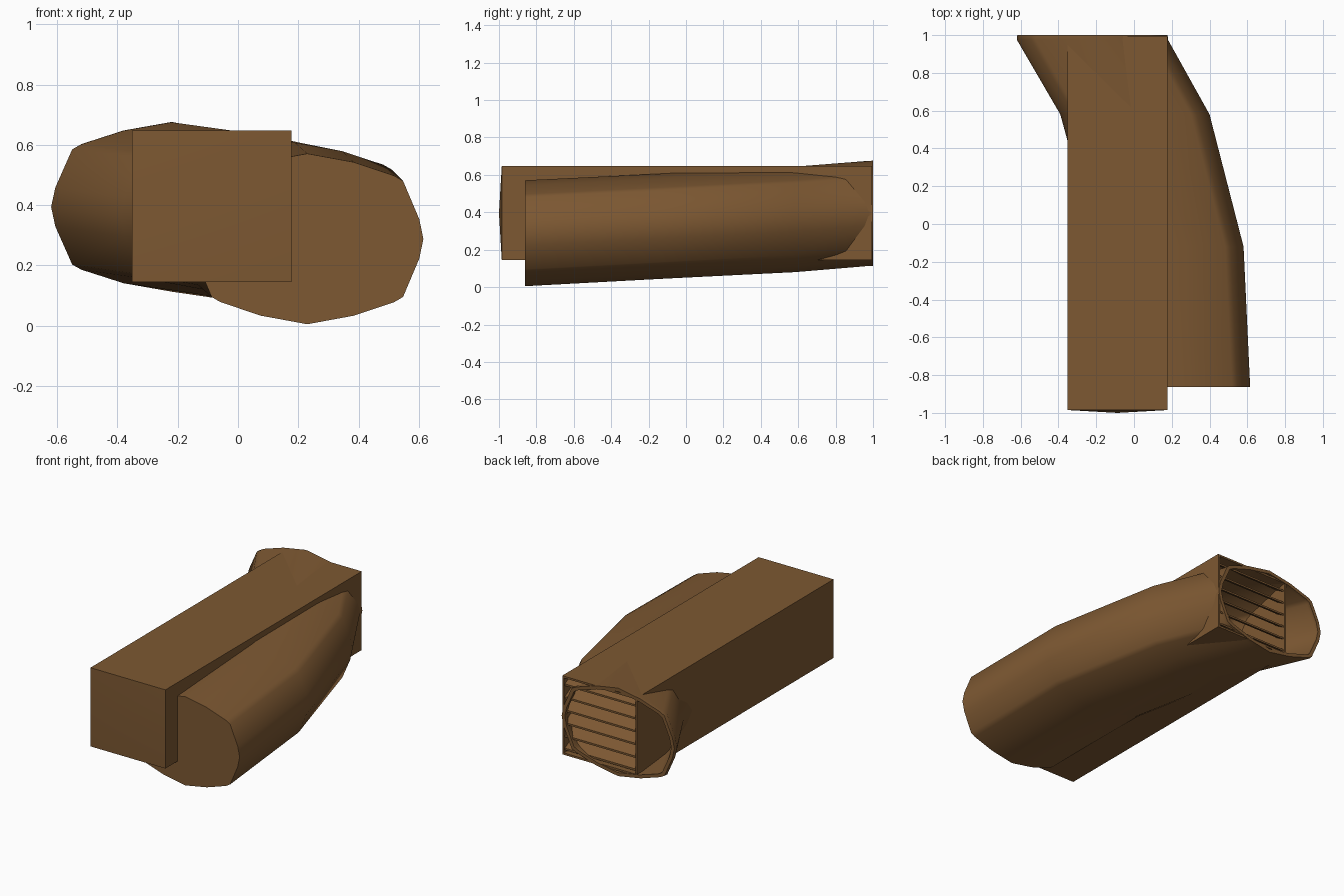
import bpy, bmesh, math
from mathutils import Vector

if "Cube" in bpy.data.objects:
    bpy.data.objects.remove(bpy.data.objects["Cube"])

brown = bpy.data.materials.new("warm brown")
brown.diffuse_color = (0.205, 0.098, 0.032, 1)
brown.use_nodes = True
brown.node_tree.nodes["Principled BSDF"].inputs["Base Color"].default_value = brown.diffuse_color


def finish(name, bm, angle=None):
    """Turn a bmesh into a named, coloured object; smooth it if an angle is given."""
    bmesh.ops.recalc_face_normals(bm, faces=bm.faces)
    me = bpy.data.meshes.new(name)
    bm.to_mesh(me)
    bm.free()
    me.materials.append(brown)
    ob = bpy.data.objects.new(name, me)
    bpy.context.collection.objects.link(ob)
    if angle:
        bpy.ops.object.select_all(action='DESELECT')
        bpy.context.view_layer.objects.active = ob
        ob.select_set(True)
        bpy.ops.object.shade_smooth_by_angle(angle=math.radians(angle))
    return ob


def loft(bm, rings, cap_first=True, cap_last=True):
    """Skin a list of rings of equal length, returning the first cap."""
    vs = [[bm.verts.new(p) for p in r] for r in rings]
    n = len(vs[0])
    for a, b in zip(vs, vs[1:]):
        for i in range(n):
            bm.faces.new((a[i], a[(i + 1) % n], b[(i + 1) % n], b[i]))
    if cap_last:
        bm.faces.new(vs[-1])
    return bm.faces.new(vs[0]) if cap_first else None


# Oval section: one quarter mirrored into four
quarter = [(1, 0), (0.965, 0.23), (0.825, 0.68), (0.75, 0.74), (0.40, 0.90)]
flip = [(-x, z) for x, z in reversed(quarter[1:])]
half = quarter + [(0, 1)] + flip
oval = half + [(-x, -z) for x, z in half]


def oval_ring(x, y, z, w, h):
    return [(x + w * a, y, z + h * b) for a, b in oval]


def rect_ring(y, inset=0):
    x0, x1, z0, z1 = -0.352 + inset, 0.177 - inset, 0.145 + inset, 0.647 - inset
    return [(x0, y, z0), (x1, y, z0), (x1, y, z1), (x0, y, z1)]


# Bent oval duct: closed at the front, open and hollow at the back
path = [(0.23, -0.862, 0.288, 0.385, 0.283), (0.19, -0.12, 0.326, 0.39, 0.281),
        (0.005, 0.58, 0.362, 0.395, 0.282), (-0.22, 0.975, 0.394, 0.40, 0.281),
        (-0.22, 1.0, 0.395, 0.398, 0.281)]
wall = 0.022
outer = [oval_ring(*p) for p in path]
inner = [oval_ring(x, y if i else y + wall, z, w - wall, h - wall)
         for i, (x, y, z, w, h) in enumerate(path)]
bm = bmesh.new()
loft(bm, outer + inner[::-1])
finish("oval_duct", bm, 40)

# Long rectangular housing: hollow at the back, front panel raised to a shallow point
bm = bmesh.new()
front = loft(bm, [rect_ring(-0.985), rect_ring(0.995), rect_ring(0.995, 0.012),
                  rect_ring(-0.96, 0.012)])
centre = bmesh.ops.poke(bm, faces=[front])["verts"][0]
centre.co.y = -1.0
finish("housing", bm, 30)

# Louvre slats across the open back of the housing
for i in range(6):
    z = 0.19 + i * 0.082
    profile = [(0.925, z + 0.018), (0.985, z - 0.018), (0.985, z - 0.006), (0.925, z + 0.030)]
    bm = bmesh.new()
    loft(bm, [[(x, y, h) for y, h in profile] for x in (-0.342, 0.167)])
    finish(f"louvre_slat_{i + 1}", bm)
